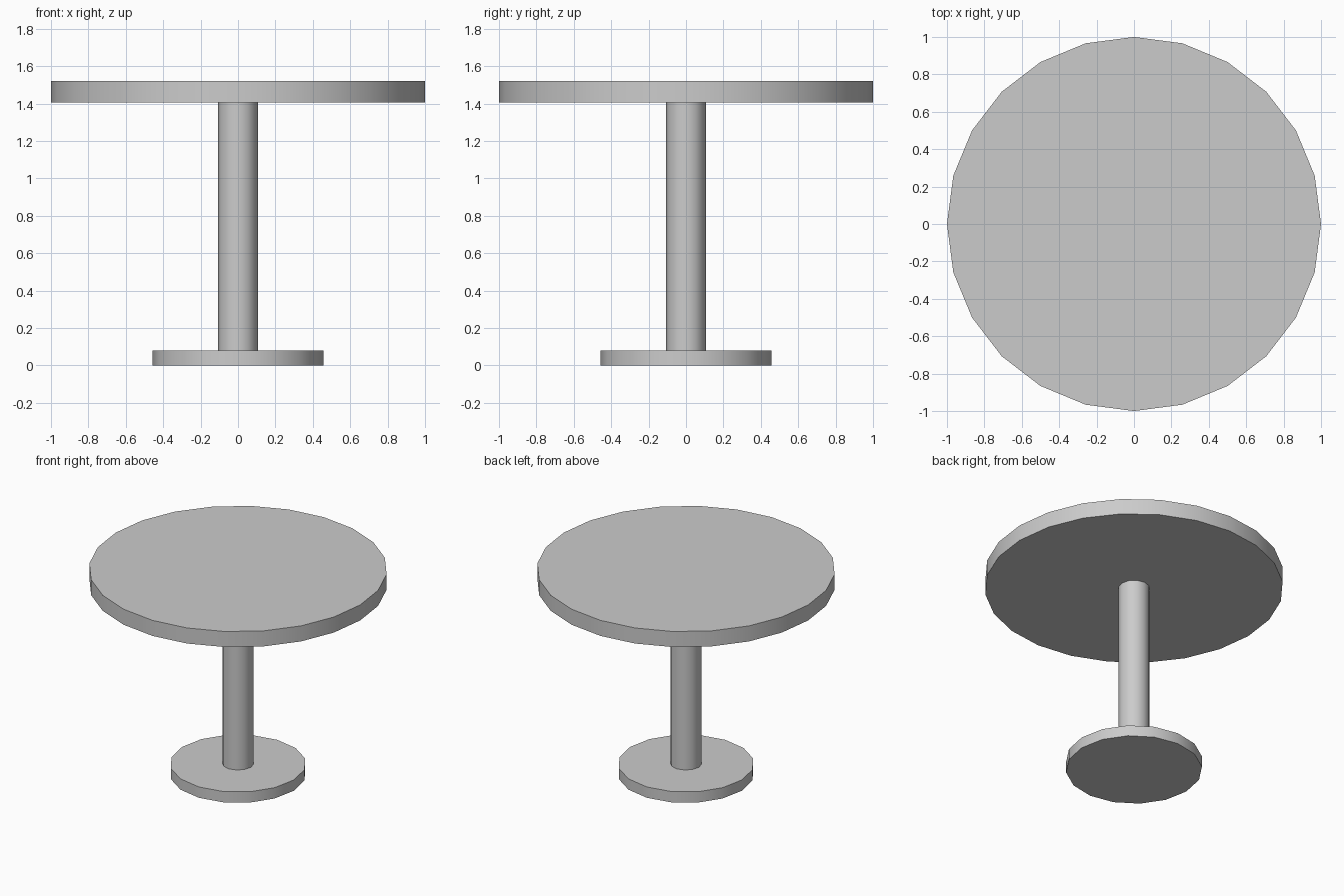
import bpy
import math

if "Cube" in bpy.data.objects:
    bpy.data.objects.remove(bpy.data.objects["Cube"])


def disc(name, radius, z0, z1, sides):
    # Upright cylinder from z0 to z1, with a corner on the +x and +y axes
    bpy.ops.mesh.primitive_cylinder_add(
        vertices=sides, radius=radius, depth=z1 - z0,
        location=(0, 0, (z0 + z1) / 2))
    ob = bpy.context.object
    ob.name = name
    bpy.ops.object.shade_smooth_by_angle(angle=math.radians(46))
    return ob


# Floor plate, central column and round top
disc("base_plate", 0.457, 0.0, 0.08, 16)
disc("column", 0.106, 0.08, 1.405, 12)
disc("table_top", 1.0, 1.405, 1.52, 24)
